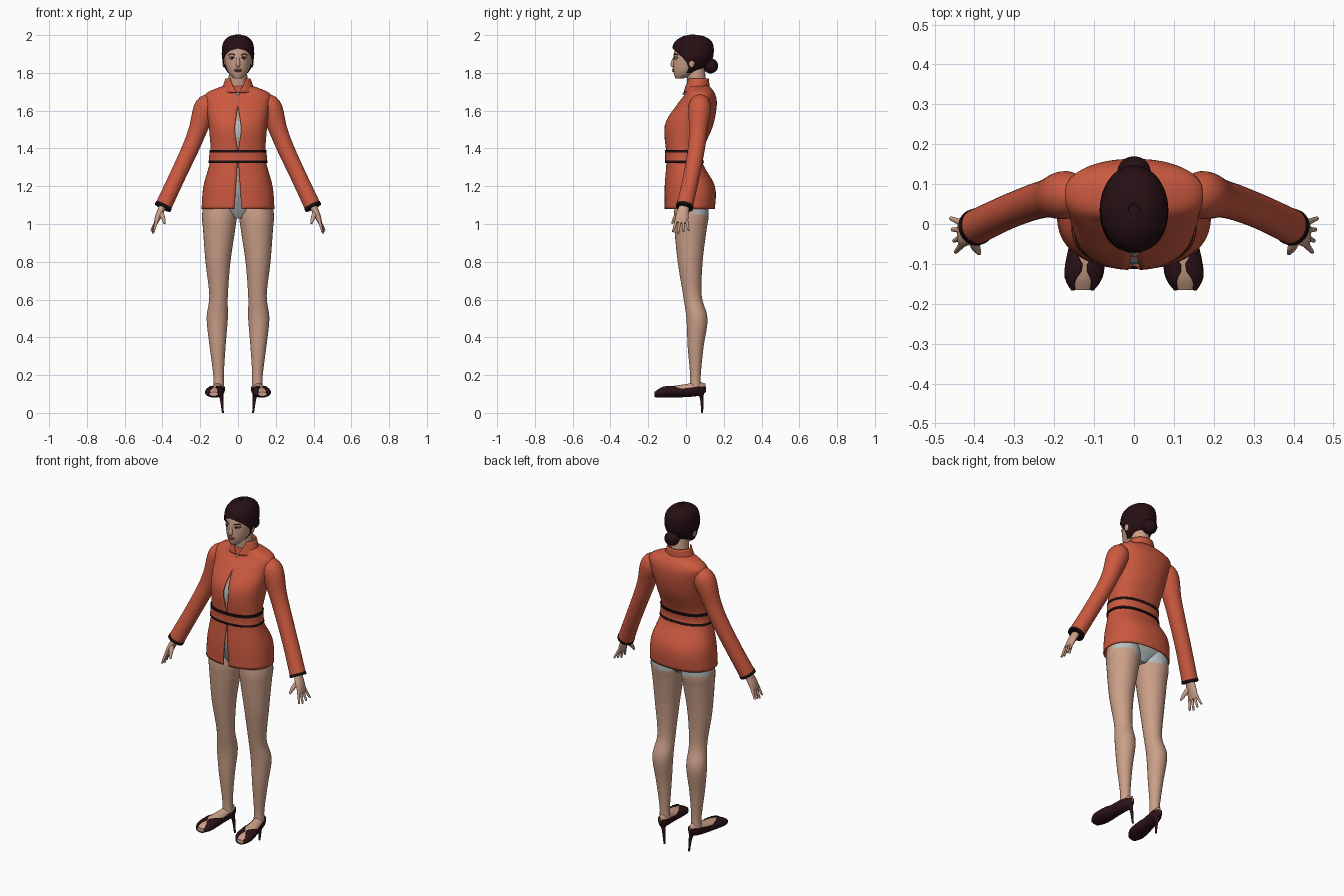
import bpy, bmesh, math
from mathutils import Vector, Matrix

cube = bpy.data.objects.get("Cube")
if cube:
    bpy.data.objects.remove(cube)

ACROSS, DEPTH, UP = Vector((1, 0, 0)), Vector((0, 1, 0)), Vector((0, 0, 1))


def material(name, red, green, blue):
    mat = bpy.data.materials.new(name)
    mat.use_nodes = True
    mat.diffuse_color = (red, green, blue, 1)
    shader = next(n for n in mat.node_tree.nodes if n.type == 'BSDF_PRINCIPLED')
    shader.inputs["Base Color"].default_value = (red, green, blue, 1)
    return mat


skin = material("skin", .6, .35, .25)
cloth = material("orange cloth", .6, .1, .05)
trim = material("black trim", .01, .005, .005)
hair_brown = material("dark maroon hair", .02, .005, .007)
leather = material("dark maroon leather", .025, .006, .009)
linen = material("pale grey underwear", .47, .52, .53)
eye_white = material("eye white", .6, .6, .6)
lip_red = material("lips", .36, .13, .11)


def finish(name, bm, materials, rule=None, thickness=0):
    """Turn a bmesh into a smooth-shaded object, colouring its faces by rule."""
    bmesh.ops.remove_doubles(bm, verts=bm.verts, dist=.0001)
    bmesh.ops.recalc_face_normals(bm, faces=bm.faces)
    for face in bm.faces:
        face.smooth = True
        if rule:
            face.material_index = rule(face.calc_center_median())
    mesh = bpy.data.meshes.new(name)
    bm.to_mesh(mesh)
    bm.free()
    mesh.set_sharp_from_angle(angle=math.radians(50))
    for mat in materials:
        mesh.materials.append(mat)
    part = bpy.data.objects.new(name, mesh)
    bpy.context.collection.objects.link(part)
    if thickness:
        solid = part.modifiers.new("thickness", 'SOLIDIFY')
        solid.thickness = thickness
        solid.offset = 0


def spline(rows, steps):
    """Catmull-Rom interpolation through the rows."""
    smooth = []
    last = len(rows) - 1
    for i in range(last):
        near = (rows[max(i - 1, 0)], rows[i], rows[i + 1], rows[min(i + 2, last)])
        for step in range(steps):
            t = step / steps
            smooth.append([b + t * ((c - a) + t * ((2 * a - 5 * b + 4 * c - d)
                           + t * (3 * b - a - 3 * c + d))) / 2
                           for a, b, c, d in zip(*near)])
    return smooth + [rows[last]]


def upright(rows):
    """Level sections given as height, half width, front and back."""
    return [(0, (front + back) / 2, z, width, (back - front) / 2)
            for z, width, front, back in rows]


def grow(rows, margin, lift=0):
    return [(z + lift, width + margin, front - margin, back + margin)
            for z, width, front, back in rows]


def loft(name, sections, materials, axes=None, side=1, segments=32, power=2,
         opening=None, rule=None, thickness=0):
    """Skin sections of centre and two radii; without axes they follow the path.
    Opening gives the half angle left open, and open parts have no end caps."""
    rows = spline(sections, 5)
    centres = [Vector((row[0] * side, row[1], row[2])) for row in rows]
    bm = bmesh.new()
    rings = []
    for i, (centre, row) in enumerate(zip(centres, rows)):
        if axes:
            u, v = axes
        else:
            along = centres[min(i + 1, len(rows) - 1)] - centres[max(i - 1, 0)]
            along.normalize()
            u = (DEPTH - along * along.y).normalized()
            v = along.cross(u)
        gap = math.radians(max(0, opening(centre))) if opening else 0
        ring = []
        for k in range(segments + 1):
            angle = gap + (math.tau - 2 * gap) * k / segments
            s, c = (math.copysign(abs(w) ** (2 / power), w)
                    for w in (math.sin(angle), math.cos(angle)))
            ring.append(bm.verts.new(centre + u * row[3] * s - v * row[4] * c))
        rings.append(ring)
    for low, high in zip(rings, rings[1:]):
        for k in range(segments):
            bm.faces.new((low[k], low[k + 1], high[k + 1], high[k]))
    if not opening:
        bm.faces.new(rings[0][:-1])
        bm.faces.new(rings[-1][:-1])
    finish(name, bm, materials, rule, thickness)


def tube(name, points, mat, side=1, segments=16):
    """Round tube through points given as x, y, z and radius."""
    loft(name, [(*point, point[3]) for point in points], [mat], side=side, segments=segments)


def ball(name, centre, radii, mat):
    bm = bmesh.new()
    placed = Matrix.Translation(centre) @ Matrix.Diagonal((*radii, 1))
    bmesh.ops.create_uvsphere(bm, u_segments=20, v_segments=12, radius=1, matrix=placed)
    finish(name, bm, [mat])


def underwear(centre):
    """Pale band at the chest and briefs at the hips."""
    rise = .12 if centre.y > .04 else .9
    briefs = 1.03 + rise * abs(centre.x) < centre.z < 1.19
    return int(briefs or 1.47 < centre.z < 1.55)


def jacket_opening(centre):
    """Flares below the belt, and a narrow diamond over the chest."""
    return max(14 * (1.36 - centre.z), 5 - 42 * abs(centre.z - 1.5))


def hairline(centre):
    return 104 * math.sqrt(max(0, 1.93 - centre.z) / .13)


LEVEL = (ACROSS, DEPTH)
FOOTWAY = (ACROSS, -UP)

# Jacket, with the body inside and the belt around it taken from its shape
coat = [(1.08, .19, -.11, .15), (1.2, .18, -.11, .15), (1.35, .143, -.1, .08),
        (1.52, .152, -.11, .14), (1.63, .166, -.045, .16), (1.69, .165, 0, .15),
        (1.73, .07, .01, .12)]
loft("jacket", upright(coat), [cloth], LEVEL, segments=64, power=2.3,
     opening=jacket_opening, thickness=.006)
hips = [(1.03, .04, -.02, .08), (1.1, .15, -.06, .12)]
loft("torso", upright(hips + grow(coat[1:-1], -.012)), [skin, linen], LEVEL,
     power=2.3, rule=underwear)
waist = [row for row in spline(coat, 12) if 1.32 < row[0] < 1.395]
loft("belt", upright(grow(waist, .007)), [cloth, trim], LEVEL, segments=64, power=2.3,
     opening=lambda centre: 0, rule=lambda centre: int(abs(centre.z - 1.357) > .02),
     thickness=.006)
loft("collar", upright([(1.695, .088, -.01, .125), (1.77, .064, .005, .118)]), [cloth],
     LEVEL, opening=lambda centre: 500 * (centre.z - 1.69), thickness=.006)
ball("collar_clasp", (0, -.012, 1.69), (.008, .006, .008), linen)

# Head, with the hair as a larger shell open at the face
tube("neck", [(0, .065, 1.65, .052), (0, .05, 1.83, .048)], skin)
skull = [(1.77, .02, -.055, -.015), (1.79, .042, -.063, .04), (1.82, .06, -.068, .09),
         (1.86, .071, -.068, .125), (1.9, .074, -.065, .135), (1.95, .066, -.05, .128),
         (1.98, .038, -.01, .09), (1.99, .004, .03, .04)]
loft("head", upright(skull), [skin], LEVEL)
loft("hair", upright(grow(skull[1:], .01, .01)), [hair_brown], LEVEL,
     opening=hairline, thickness=.004)
ball("hair_crown", (0, .035, 1.985), (.04, .055, .015), hair_brown)
ball("hair_bun", (0, .13, 1.837), (.042, .04, .04), hair_brown)
tube("nose", [(0, -.059, 1.89, .006), (0, -.07, 1.845, .012), (0, -.06, 1.835, .008)], skin)
ball("upper_lip", (0, -.065, 1.817), (.022, .009, .005), lip_red)
ball("lower_lip", (0, -.064, 1.809), (.018, .009, .005), lip_red)

# Shoe sections from the toe to the back of the heel
last = [(.129, -.165, .1, .026, .014), (.125, -.12, .11, .047, .026),
        (.113, -.01, .12, .036, .034), (.1, .07, .13, .028, .036),
        (.096, .104, .135, .005, .022)]

# Everything that comes in pairs
for side, label in ((1, "left_"), (-1, "right_")):
    # Eyes, brows and ears
    ball(label + "eye", (side * .031, -.052, 1.878), (.014, .0095, .007), eye_white)
    ball(label + "iris", (side * .031, -.059, 1.878), (.006, .005, .006), trim)
    ball(label + "ear", (side * .075, .03, 1.855), (.007, .016, .026), skin)
    for part, z, mat in (("eyelid", 1.885, trim), ("eyebrow", 1.9, hair_brown)):
        tube(label + part, [(.015, -.063, z - .006, .002), (.032, -.058, z, .003),
                            (.049, -.043, z - .005, .002)], mat, side, segments=8)

    # Sleeve with a dark cuff
    tube(label + "sleeve", [(.125, .075, 1.655, .035), (.17, .073, 1.62, .06),
                            (.212, .065, 1.5, .049), (.252, .055, 1.4, .045),
                            (.322, .028, 1.25, .043), (.397, -.008, 1.09, .044)],
         cloth, side, segments=32)
    tube(label + "cuff", [(.392, -.006, 1.1, .046), (.399, -.009, 1.086, .046)],
         trim, side, segments=32)

    # Hand with fingers fanning out from the palm
    loft(label + "palm", [(.39, -.005, 1.11, .024, .02), (.42, -.02, 1.045, .034, .017),
                          (.435, -.025, 1.005, .033, .01)], [skin], side=side)
    for i, finger in enumerate(("index", "middle", "ring", "little")):
        tip = .95 + .008 * abs(i - 1)
        tube(label + finger + "_finger", [(.43, -.05 + .0175 * i, 1.02, .009),
                                          (.447 + .004 * i, -.07 + .028 * i, tip, .005)],
             skin, side)
    tube(label + "thumb", [(.41, -.025, 1.065, .013), (.398, -.055, 1.035, .012),
                           (.388, -.074, 1.002, .005)], skin, side)

    # Leg
    leg = [(.095, .03, 1.17, .08), (.098, .028, 1.05, .092), (.1, .024, .97, .085),
           (.106, .022, .8, .066), (.103, .034, .62, .049), (.11, .058, .5, .056),
           (.108, .051, .35, .042), (.103, .05, .2, .028), (.102, .05, .13, .03)]
    loft(label + "leg", [(*row, row[3]) for row in leg], [skin, linen], LEVEL,
         side=side, rule=underwear)

    # Foot in an open-toed shoe with a thin high heel
    loft(label + "shoe", last, [leather], FOOTWAY, side=side, thickness=.006,
         opening=lambda centre: min(75, 900 * abs(centre.y + .11)))
    loft(label + "foot", [(x, y, z, width - .003, height - .003)
                          for x, y, z, width, height in last], [skin], FOOTWAY, side=side)
    tube(label + "heel", [(.096, .076, .115, .022), (.088, .083, .08, .01),
                          (.08, .086, 0, .005)], leather, side)
